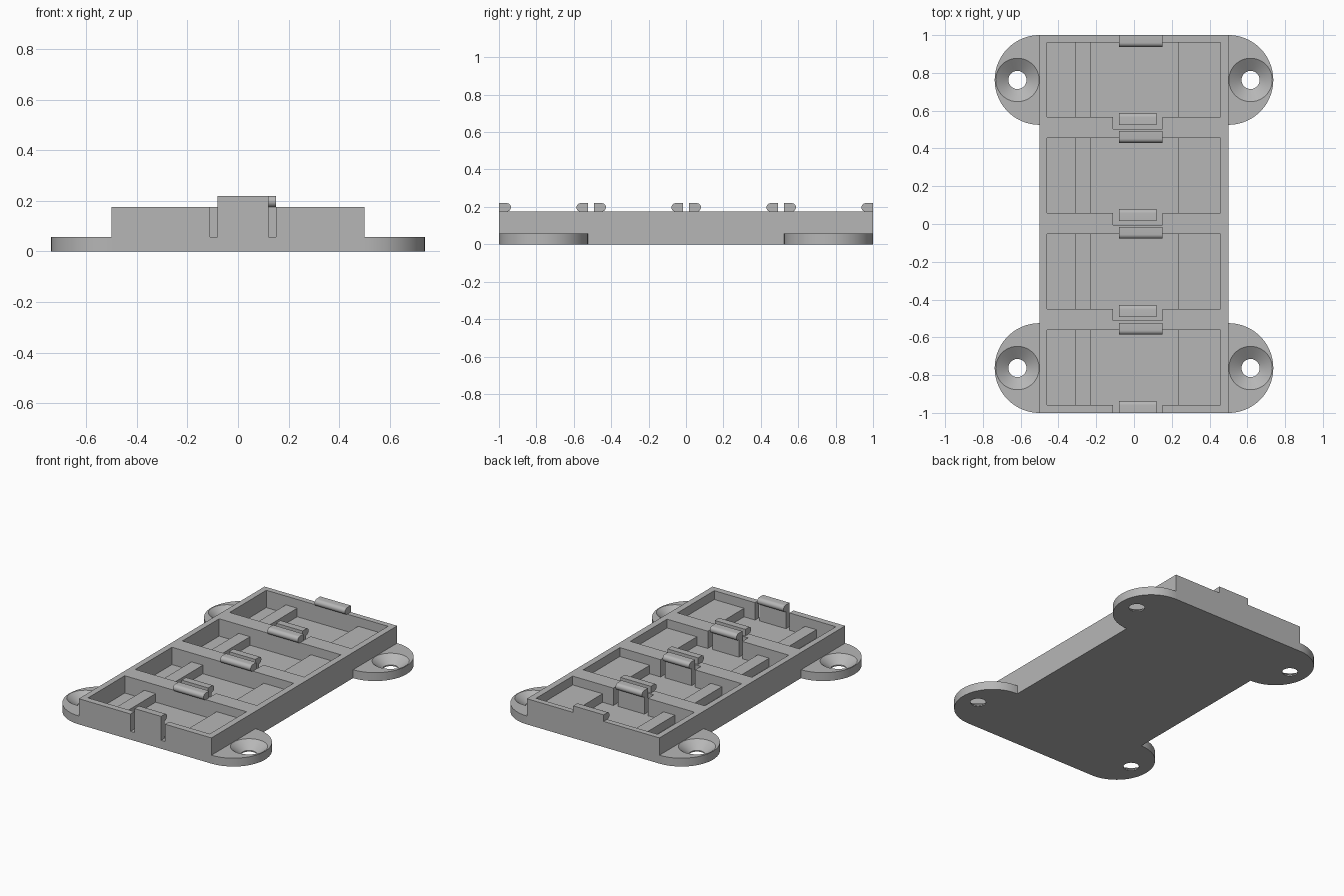
import bpy
import bmesh
from math import sin, cos, pi, radians

cube = bpy.data.objects.get("Cube")
if cube:
    bpy.data.objects.remove(cube, do_unlink=True)

grey = bpy.data.materials.new("plain grey")
grey.use_nodes = True
grey.diffuse_color = (0.47, 0.47, 0.47, 1)
grey.node_tree.nodes["Principled BSDF"].inputs["Base Color"].default_value = grey.diffuse_color

FLOOR, RIM, HOOK_TOP = 0.057, 0.175, 0.22
PITCH = 0.508


def finish(name, bm):
    bmesh.ops.recalc_face_normals(bm, faces=bm.faces)
    mesh = bpy.data.meshes.new(name)
    bm.to_mesh(mesh)
    bm.free()
    mesh.materials.append(grey)
    obj = bpy.data.objects.new(name, mesh)
    bpy.context.collection.objects.link(obj)
    return obj


def activate(obj):
    bpy.ops.object.select_all(action='DESELECT')
    obj.select_set(True)
    bpy.context.view_layer.objects.active = obj


def smooth(obj):
    activate(obj)
    bpy.ops.object.shade_smooth_by_angle(angle=radians(35))


def box(name, x, y, z):
    bm = bmesh.new()
    bmesh.ops.create_cube(bm, size=1)
    for v in bm.verts:
        v.co = [lo + (c + 0.5) * (hi - lo) for c, (lo, hi) in zip(v.co, (x, y, z))]
    return finish(name, bm)


def prism(name, points, offset):
    """Extrude a closed 3D outline along an offset."""
    bm = bmesh.new()
    face = bm.faces.new([bm.verts.new(p) for p in points])
    new = bmesh.ops.extrude_face_region(bm, geom=[face])["geom"]
    bmesh.ops.translate(bm, vec=offset, verts=[g for g in new if isinstance(g, bmesh.types.BMVert)])
    return finish(name, bm)


def lathe(name, profile, x, y, sides=48):
    """Closed solid of revolution from (radius, z) rings."""
    bm = bmesh.new()
    rings = [[bm.verts.new((x + r * cos(2 * pi * i / sides), y + r * sin(2 * pi * i / sides), z))
              for i in range(sides)] for r, z in profile]
    for a, b in zip(rings, rings[1:]):
        for i in range(sides):
            j = (i + 1) % sides
            bm.faces.new((a[i], a[j], b[j], b[i]))
    bm.faces.new(rings[0])
    bm.faces.new(rings[-1])
    return finish(name, bm)


def cut(obj, cutter):
    cutter.hide_render = True
    mod = obj.modifiers.new("cut", 'BOOLEAN')
    mod.operation = 'DIFFERENCE'
    mod.solver = 'EXACT'
    mod.object = cutter
    activate(obj)
    bpy.ops.object.modifier_apply(modifier=mod.name)
    bpy.data.objects.remove(cutter, do_unlink=True)


def nose(y, direction):
    """Rounded hook end in (y, z), from bottom to top."""
    r = (HOOK_TOP - RIM) / 2
    return [(y + direction * r * (cos(a) - 1), RIM + r + r * sin(a))
            for a in [-pi / 2 + pi * i / 12 for i in range(13)]]


# Main tray with four pockets and clip notches
tray = box("tray_body", (-0.5, 0.5), (-1, 1), (0, RIM))
for i in range(4):
    front, back = -0.957 + i * PITCH, -0.562 + i * PITCH
    cut(tray, box("pocket_cutter", (-0.46, 0.457), (front, back), (FLOOR, 0.3)))
    cut(tray, box("notch_cutter", (-0.11, 0.15), (front - 0.063, front + 0.01), (FLOOR, 0.3)))

    # Raised supports on the pocket floor
    span, height = (front - 0.005, back + 0.005), (FLOOR - 0.01, 0.115)
    box(f"narrow_support_{i + 1}", (-0.313, -0.227), span, height)
    box(f"wide_support_{i + 1}", (0.232, 0.462), span, height)

    # Flexible clip tab with a rounded hook facing the pocket
    y = -1 + i * PITCH
    outline = [(y, FLOOR), (y + 0.037, FLOOR), (y + 0.037, RIM)] + nose(y + 0.064, 1) + [(y, HOOK_TOP)]
    smooth(prism(f"clip_tab_{i + 1}", [(-0.08, a, b) for a, b in outline], (0.2, 0, 0)))

    # Fixed hook on the opposite rim
    y = -0.524 + i * PITCH
    outline = [(y, RIM)] + nose(y - 0.062, -1) + [(y, HOOK_TOP)]
    smooth(prism(f"fixed_hook_{i + 1}", [(-0.08, a, b) for a, b in outline], (0.23, 0, 0)))

# Half-round mounting ears with countersunk holes
EAR = 0.2375
for side, sx in (("left", 1), ("right", -1)):
    for end, sy in (("back", 1), ("front", -1)):
        cy = sy * (1 - EAR)
        arc = [-pi / 2 + pi * k / 40 for k in range(41)]
        ear = prism(f"{end}_{side}_mounting_ear",
                    [(sx * (0.5 + EAR * cos(a)), cy + EAR * sin(a), 0) for a in arc], (0, 0, FLOOR))
        sink = [(0.048, -0.05), (0.048, 0.008), (0.115, FLOOR), (0.115, 0.1)]
        cut(ear, lathe("countersink_cutter", sink, sx * 0.617, cy))
        smooth(ear)
